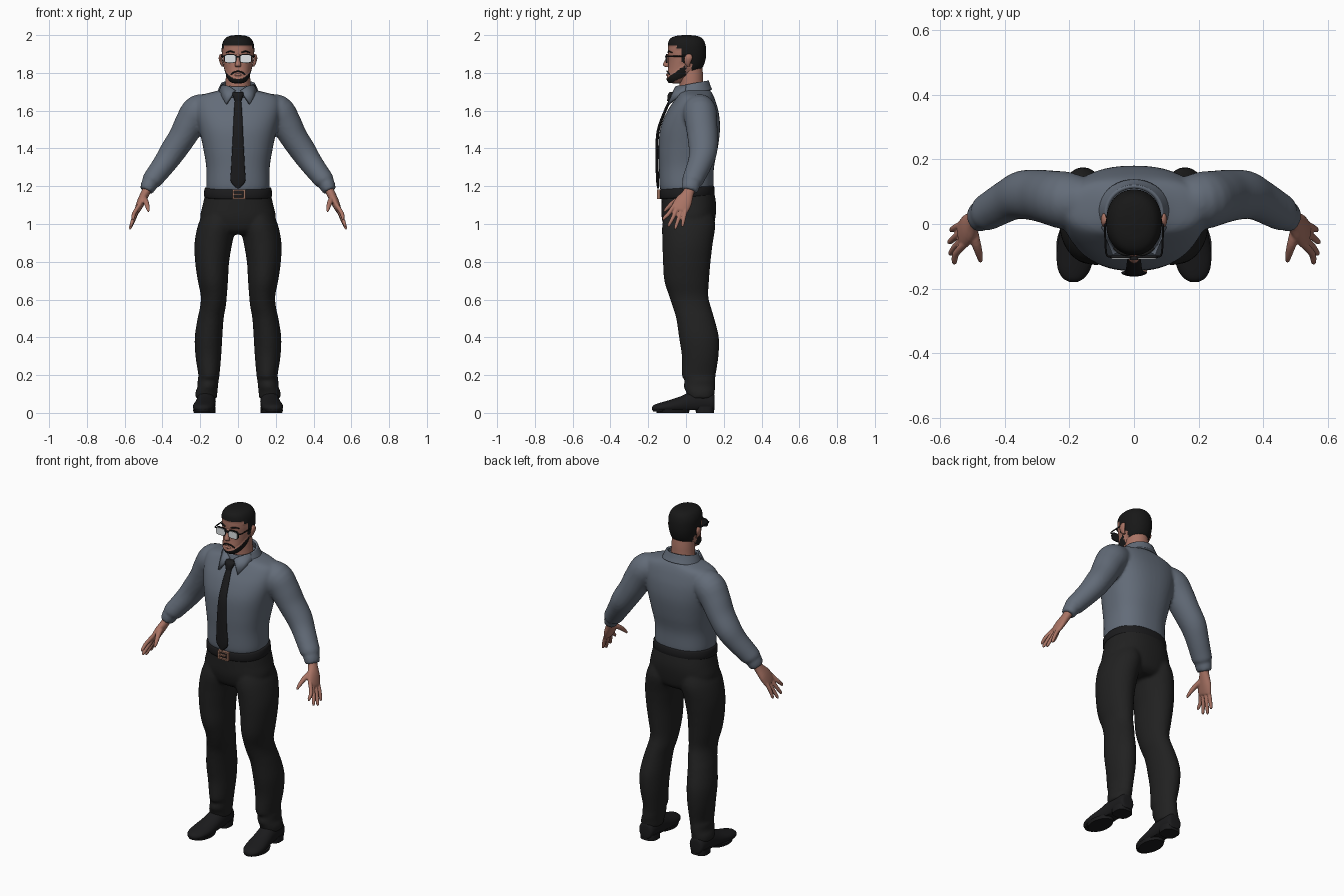
import bpy, bmesh, math
from mathutils import Vector


def mat(name, r, g, b):
    m = bpy.data.materials.new(name)
    m.diffuse_color = (r, g, b, 1)
    return m


SHIRT = mat("slate shirt", 0.125, 0.15, 0.19)
TROUSER = mat("charcoal cloth", 0.015, 0.015, 0.015)
LEATHER = mat("black leather", 0.011, 0.011, 0.012)
SKIN = mat("skin", 0.40, 0.175, 0.13)
HAIR = mat("black hair", 0.009, 0.009, 0.009)
LENS = mat("pale lens", 0.75, 0.78, 0.8)
COPPER = mat("copper buckle", 0.32, 0.16, 0.11)


def spline(rows, sub):
    """Catmull-Rom through rows of numbers."""
    out = []
    for i in range(len(rows) - 1):
        p0, p1, p2, p3 = (rows[max(0, min(len(rows) - 1, i + k))] for k in (-1, 0, 1, 2))
        for j in range(sub):
            t = j / sub
            out.append([0.5 * (2 * b + (c - a) * t + (2 * a - 5 * b + 4 * c - d) * t * t
                               + (3 * b - a - 3 * c + d) * t ** 3)
                        for a, b, c, d in zip(p0, p1, p2, p3)])
    out.append(list(rows[-1]))
    return out


def tube(bm, rows, ref=(1, 0, 0), flat=None, n=32, sub=4, power=2.0, caps=True, s=1):
    """Loft superellipse rings; each row is x, y, z, radius along ref, other radius."""
    rows = spline(rows, sub)
    pts = [Vector(r[:3]) for r in rows]
    rings = []
    for i, r in enumerate(rows):
        t = Vector(flat) if flat else pts[min(i + 1, len(pts) - 1)] - pts[max(i - 1, 0)]
        t.normalize()
        u = Vector(ref)
        u = (u - t * u.dot(t)).normalized()
        v = t.cross(u)
        ring = []
        for k in range(n):
            a = 2 * math.pi * k / n
            c, d = math.cos(a), math.sin(a)
            p = pts[i] + u * math.copysign(abs(c) ** (2 / power), c) * r[3] \
                + v * math.copysign(abs(d) ** (2 / power), d) * r[4]
            ring.append(bm.verts.new((p.x * s, p.y, p.z)))
        rings.append(ring)
    for a, b in zip(rings, rings[1:]):
        for k in range(n):
            bm.faces.new((a[k], a[(k + 1) % n], b[(k + 1) % n], b[k]))
    if caps:
        bm.faces.new(rings[0])
        bm.faces.new(rings[-1])


def obj(name, bm, *mats, voxel=0, smooth=3, solid=0):
    bmesh.ops.recalc_face_normals(bm, faces=bm.faces[:])
    me = bpy.data.meshes.new(name)
    bm.to_mesh(me)
    bm.free()
    ob = bpy.data.objects.new(name, me)
    bpy.context.collection.objects.link(ob)
    for m in mats:
        me.materials.append(m)
    bpy.context.view_layer.objects.active = ob
    ob.select_set(True)
    bpy.ops.object.shade_smooth_by_angle(angle=math.radians(45))
    ob.select_set(False)
    if solid:
        md = ob.modifiers.new("thickness", 'SOLIDIFY')
        md.thickness, md.offset = solid, 0
    if voxel:
        md = ob.modifiers.new("blend", 'REMESH')
        md.mode, md.voxel_size, md.use_smooth_shade = 'VOXEL', voxel, True
        md = ob.modifiers.new("relax", 'SMOOTH')
        md.iterations, md.factor = smooth, 0.5
    return ob


def box(bm, x0, x1, y0, y1, z0, z1):
    vs = bmesh.ops.create_cube(bm, size=1)["verts"]
    for v in vs:
        v.co = ((x0 + x1) / 2 + v.co.x * (x1 - x0), (y0 + y1) / 2 + v.co.y * (y1 - y0),
                (z0 + z1) / 2 + v.co.z * (z1 - z0))


def stack(rows):
    """z, front y, back y, half width, centre x -> tube rows."""
    return [(r[4] if len(r) > 4 else 0, (r[1] + r[2]) / 2, r[0], r[3], (r[2] - r[1]) / 2) for r in rows]


UP = (0, 0, 1)

# Shirt: torso, arms and cuffs blended together
bm = bmesh.new()
tube(bm, stack([(1.17, -.13, .135, .16), (1.2, -.14, .145, .168), (1.3, -.143, .148, .168),
                (1.4, -.145, .168, .184), (1.5, -.137, .18, .205), (1.58, -.108, .175, .222),
                (1.64, -.072, .16, .225), (1.68, -.045, .145, .2), (1.705, -.035, .13, .11),
                (1.72, -.03, .11, .08)]), flat=UP, n=48, power=2.4)
for s in (1, -1):
    tube(bm, [(.13, .065, 1.615, .07, .07), (.205, .072, 1.598, .088, .088), (.25, .08, 1.54, .085, .082),
              (.295, .088, 1.46, .08, .073), (.345, .09, 1.385, .075, .069), (.385, .075, 1.325, .066, .062),
              (.43, .05, 1.265, .06, .056), (.458, .034, 1.228, .056, .052), (.465, .03, 1.215, .046, .042),
              (.472, .026, 1.205, .049, .043), (.485, .018, 1.175, .043, .036)], ref=(0, 1, 0), s=s)
obj("shirt", bm, SHIRT, voxel=0.009, smooth=4)

# Collar: tilted band plus two points
bm = bmesh.new()
tube(bm, [(0, .035, 1.69, .108, .098), (0, .035, 1.715, .097, .088), (0, .035, 1.742, .084, .08)],
     flat=UP, n=40, caps=False)
for v in bm.verts:
    v.co.z += .2 * (v.co.y - .035)
for s in (1, -1):
    f = [(.015, -.062, 1.708), (.045, -.05, 1.728), (.085, .0, 1.735), (.098, -.005, 1.70), (.062, -.092, 1.635)]
    bm.faces.new([bm.verts.new((x * s, y, z)) for x, y, z in f])
obj("collar", bm, SHIRT, solid=.012)

# Tie: knot and blade following the chest
bm = bmesh.new()
tube(bm, [(0, -.068, 1.70, .026, .016), (0, -.078, 1.685, .03, .018), (0, -.088, 1.65, .017, .012)], flat=UP, n=16)
tube(bm, [(0, -.082, 1.66, .016, .008), (0, -.11, 1.6, .021, .008), (0, -.146, 1.5, .026, .008),
          (0, -.154, 1.4, .031, .008), (0, -.153, 1.3, .036, .008), (0, -.15, 1.225, .038, .008),
          (0, -.148, 1.187, .003, .004)], flat=UP, n=16)
obj("tie", bm, LEATHER)

# Trousers: pelvis and two legs blended together
bm = bmesh.new()
tube(bm, stack([(.945, -.08, .11, .10), (.97, -.11, .14, .17), (1.03, -.128, .155, .2),
                (1.1, -.13, .16, .187), (1.175, -.128, .148, .17)]), flat=UP, n=48, power=2.3)
for s in (1, -1):
    tube(bm, stack([(1.08, -.1, .13, .07, .1), (1.0, -.125, .155, .1, .11), (.9, -.125, .142, .1, .13),
                    (.8, -.122, .13, .09, .137), (.7, -.115, .122, .08, .133), (.62, -.09, .118, .069, .128),
                    (.56, -.07, .132, .068, .133), (.5, -.052, .15, .069, .145), (.4, -.037, .174, .073, .156),
                    (.3, -.022, .172, .068, .157), (.2, -.022, .157, .056, .154), (.175, -.008, .155, .056, .158),
                    (.14, -.012, .155, .054, .16), (.11, 0, .152, .058, .167), (.075, .01, .148, .056, .168)]),
         flat=UP, s=s)
obj("trousers", bm, TROUSER, voxel=0.009, smooth=3)

# Belt, rising slightly at the back
bm = bmesh.new()
tube(bm, stack([(1.135, -.134, .146, .174), (1.142, -.14, .152, .18), (1.178, -.14, .15, .178),
                (1.186, -.134, .144, .172)]), flat=UP, n=48, sub=2, power=2.3)
for v in bm.verts:
    v.co.z += .07 * (v.co.y + .08)
obj("belt", bm, LEATHER)

# Buckle: square frame with a tongue
bm = bmesh.new()
for x0, x1, z0, z1 in ((-.03, -.02, 1.132, 1.182), (.03, .04, 1.132, 1.182), (-.03, .04, 1.132, 1.14),
                       (-.03, .04, 1.174, 1.182), (-.03, .02, 1.153, 1.161)):
    box(bm, x0, x1, -.153, -.135, z0, z1)
obj("buckle", bm, COPPER)

for s, side in ((1, "left"), (-1, "right")):
    # Shoe: upper lofted heel to toe, flattened underneath
    bm = bmesh.new()
    tube(bm, [(.168, .152, .05, .02, .03), (.168, .143, .055, .043, .05), (.168, .09, .06, .05, .06),
              (.17, .03, .055, .051, .058), (.175, -.03, .042, .055, .045), (.181, -.09, .033, .058, .034),
              (.185, -.14, .028, .05, .025), (.187, -.168, .025, .032, .018), (.187, -.179, .024, .012, .008)],
         flat=(0, -1, 0), s=s)
    for v in bm.verts:
        v.co.z = max(v.co.z, .014)
    obj(side + "_shoe", bm, LEATHER)
    # Sole and heel block
    bm = bmesh.new()
    tube(bm, [(.185, -.135, 0.008, .04, .04), (.185, -.135, .018, .045, .043)], flat=UP, sub=1, s=s)
    tube(bm, [(.18, -.07, 0, .054, .085), (.18, -.07, .018, .06, .09)], flat=UP, sub=1, s=s)
    tube(bm, [(.168, .1, 0, .05, .048), (.168, .1, .035, .05, .05)], flat=UP, sub=1, power=2.8, s=s)
    obj(side + "_sole", bm, LEATHER)
    # Hand: palm, four fingers, thumb
    bm = bmesh.new()
    Y = (0, 1, 0)
    tube(bm, [(.468, .028, 1.215, .03, .024), (.49, .012, 1.165, .03, .023), (.512, -.012, 1.12, .045, .022),
              (.53, -.034, 1.078, .046, .016), (.534, -.038, 1.068, .035, .01)], ref=Y, s=s)
    for ky, kz, tx, ty, tz in ((-.07, 1.08, .555, -.117, 1.02), (-.05, 1.075, .566, -.09, .985),
                               (-.026, 1.073, .569, -.055, .972), (-.004, 1.08, .563, -.018, .985)):
        tube(bm, [(.523, ky + .008, kz + .02, .011, .011), (.55, (ky * .55 + ty * .45), kz * .5 + tz * .5 + .006, .011, .011),
                  (tx, ty, tz + .01, .0085, .0085), (tx, ty, tz, .004, .004)], ref=Y, n=12, s=s)
    tube(bm, [(.503, -.01, 1.14, .018, .017), (.488, -.06, 1.118, .015, .014), (.478, -.095, 1.088, .011, .011),
              (.474, -.117, 1.066, .006, .006)], ref=(1, 0, 0), n=12, s=s)
    obj(side + "_hand", bm, SKIN, voxel=.004, smooth=2)
    # Ear
    bm = bmesh.new()
    tube(bm, [(.08, .012, 1.835, .006, .008), (.087, .008, 1.85, .008, .015), (.093, .012, 1.875, .009, .021),
              (.092, .015, 1.893, .007, .016), (.088, .015, 1.9, .003, .006)], flat=UP, n=16, s=s)
    obj(side + "_ear", bm, SKIN)

# Neck
bm = bmesh.new()
tube(bm, stack([(1.68, -.035, .1, .07), (1.74, -.035, .092, .066), (1.79, -.04, .09, .064), (1.84, -.04, .085, .06)]),
     flat=UP)
obj("neck", bm, SKIN)

# Head, with hair and beard chosen by position
bm = bmesh.new()
tube(bm, stack([(1.745, -.07, -.03, .018), (1.75, -.09, -.012, .036), (1.772, -.101, .02, .053),
                (1.8, -.098, .055, .064), (1.83, -.094, .085, .072), (1.87, -.092, .1, .079),
                (1.91, -.095, .104, .083), (1.95, -.093, .1, .081), (1.978, -.083, .086, .068),
                (1.992, -.055, .06, .045), (1.997, -.015, .02, .012)]), flat=UP, n=72, sub=7, power=2.15)
raised = set()
for f in bm.faces:
    x, y, z = f.calc_center_median()
    hair = z > 1.947 or (y > -.045 and z > 1.925) or (y > -.02 and z > 1.85) or (y > .03 and z > 1.8)
    beard = y < 0 and z < 1.785 + (y + .08) * .75 and z > 1.748 + max(0, y + .08) * .5
    lips = abs(x) < .024 and y < -.06 and z > 1.777
    if hair or (beard and not lips):
        f.material_index = 1
        raised.update(f.verts)
bm.normal_update()
for v, n in [(v, v.normal.copy()) for v in raised]:
    v.co += n * (.003 if n.z > -2 else 0)
obj("head", bm, SKIN, HAIR)

# Nose and lips
bm = bmesh.new()
tube(bm, [(0, -.088, 1.9, .008, .008), (0, -.098, 1.87, .01, .012), (0, -.106, 1.842, .016, .016),
          (0, -.098, 1.83, .012, .01)], flat=UP, n=16)
tube(bm, [(-.024, -.092, 1.787, .003, .003), (0, -.1, 1.79, .007, .007), (.024, -.092, 1.787, .003, .003)],
     ref=UP, n=12)
obj("nose_and_lips", bm, SKIN)

# Moustache and brows
bm = bmesh.new()
tube(bm, [(-.036, -.084, 1.79, .004, .005), (-.02, -.096, 1.804, .004, .005), (0, -.1, 1.808, .004, .004),
          (.02, -.096, 1.804, .004, .005), (.036, -.084, 1.79, .004, .005)], ref=UP, n=10)
for s in (1, -1):
    tube(bm, [(.018, -.095, 1.908, .003, .004), (.04, -.09, 1.914, .004, .005), (.062, -.074, 1.908, .002, .004)],
         ref=UP, n=8, s=s)
obj("moustache_and_brows", bm, HAIR)

# Spectacles: rims, bridge, arms and lenses
rims, lens = bmesh.new(), bmesh.new()
for s in (1, -1):
    fwd = (0, -1, 0)
    tube(rims, [(.041, -.097, 1.876, .033, .024), (.041, -.105, 1.876, .033, .024)], flat=fwd, sub=1, power=3.5, s=s)
    tube(lens, [(.041, -.1, 1.875, .029, .02), (.041, -.108, 1.875, .029, .02)], flat=fwd, sub=1, power=3.5, s=s)
    tube(rims, [(.07, -.1, 1.888, .004, .003), (.086, -.09, 1.888, .004, .003), (.09, .01, 1.89, .004, .003)],
         ref=UP, n=8, s=s)
box(rims, -.012, .012, -.112, -.1, 1.882, 1.889)
obj("spectacle_frame", rims, LEATHER)
obj("spectacle_lenses", lens, LENS)
